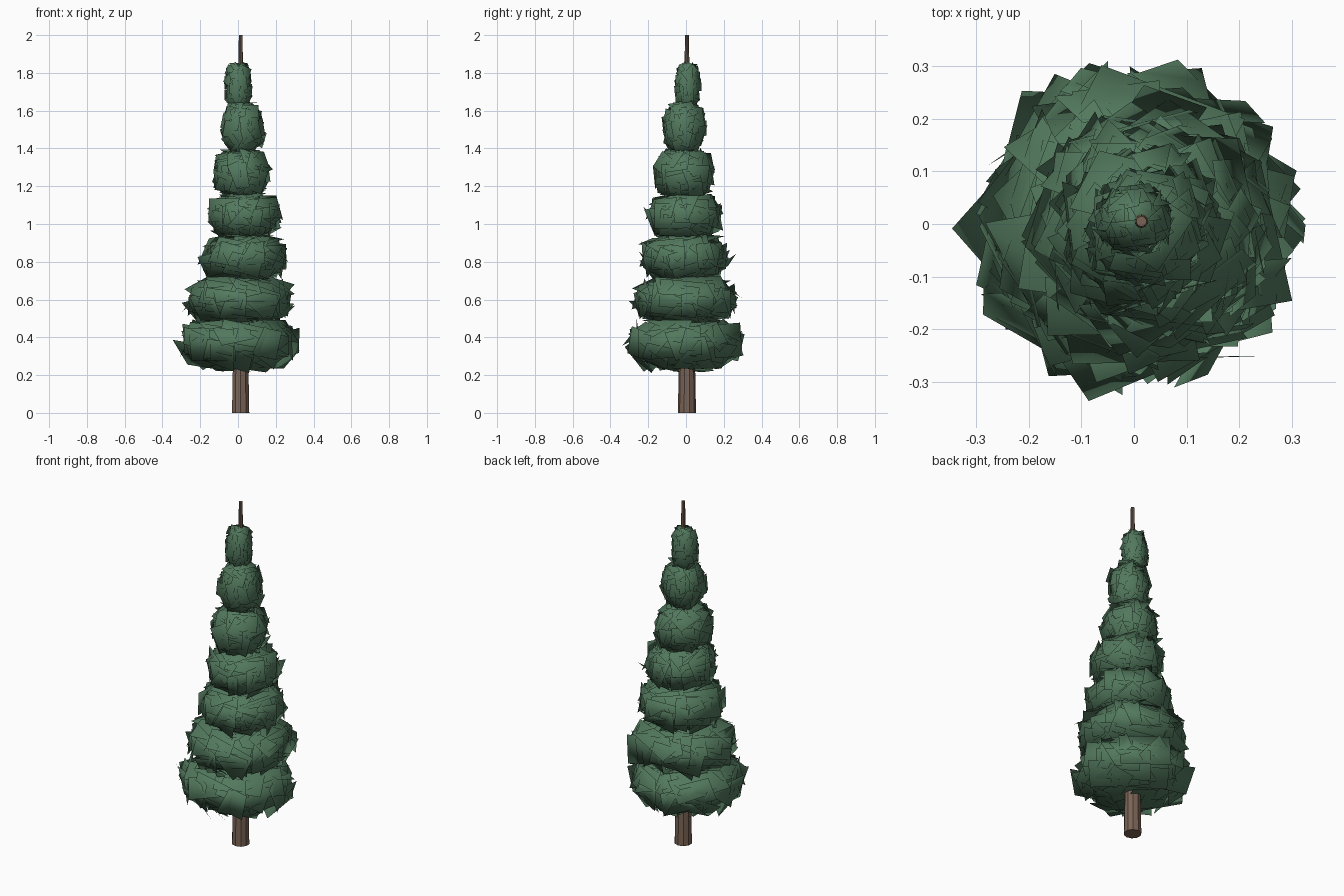
import bpy, bmesh, math, random
from mathutils import Vector, Matrix

cube = bpy.data.objects.get("Cube")
if cube:
    bpy.data.objects.remove(cube, do_unlink=True)

random.seed(8)


def material(name, color):
    m = bpy.data.materials.new(name)
    m.use_nodes = True
    m.diffuse_color = color
    m.node_tree.nodes["Principled BSDF"].inputs["Base Color"].default_value = color
    return m


green = material("needle_green", (0.085, 0.19, 0.11, 1))
brown = material("bark_brown", (0.195, 0.127, 0.092, 1))


def finish(bm, name, mat, smooth):
    mesh = bpy.data.meshes.new(name)
    bm.to_mesh(mesh)
    bm.free()
    mesh.materials.append(mat)
    for p in mesh.polygons:
        p.use_smooth = smooth
    obj = bpy.data.objects.new(name, mesh)
    bpy.context.collection.objects.link(obj)
    return obj


def clamp(value, low, high):
    return min(max(value, low), high)


def add_card(bm, center, axes, lat, lon, z_low, z_high):
    """One flat needle card lying tangent to the tier's ellipsoid."""
    rx, ry, rz = axes
    around = Vector((math.cos(lon), math.sin(lon), 0))
    point = Vector((rx * math.cos(lat) * around.x, ry * math.cos(lat) * around.y,
                    rz * math.sin(lat)))
    normal = Vector((point.x / rx**2, point.y / ry**2, point.z / rz**2)).normalized()
    side = Vector((0, 0, 1)).cross(around)
    side = (side - normal * side.dot(normal)).normalized()
    up = normal.cross(side)
    # Twist within the surface and lean slightly away from it
    steep = abs(math.sin(lat))
    twist = Matrix.Rotation(random.gauss(0, 0.15 + 0.5 * steep), 3, normal)
    lean = Matrix.Rotation(random.gauss(0, 0.14), 3, up)
    pitch = Matrix.Rotation(random.gauss(0, 0.1), 3, side)
    turn = lean @ pitch @ twist
    half_w = rx * random.uniform(0.48, 0.66)
    half_h = min(rz * 0.62, rx * 0.55) * random.uniform(0.7, 1.0)
    corners = []
    for a, b in ((-1, -1), (1, -1), (1, 1), (-1, 1)):
        v = center + point + turn @ (side * a * half_w + up * b * half_h)
        v.z = clamp(v.z, z_low, z_high)
        corners.append(bm.verts.new(v))
    bm.faces.new(corners)


def foliage_tier(name, z_low, z_high, belly, cx, cy, rx, ry, fullness, cards):
    center = Vector((cx, cy, belly))
    # Fuller tiers are taller ellipsoids with the top and bottom flattened
    rz = (z_high - z_low) / 2 * fullness
    axes = (rx * 0.85, ry * 0.85, rz * 0.95)

    # Rounded core that keeps the tier solid
    core = bmesh.new()
    bmesh.ops.create_uvsphere(core, u_segments=20, v_segments=12, radius=0.95)
    for v in core.verts:
        v.co = center + Vector([c * r for c, r in zip(v.co, axes)])
        v.co.z = clamp(v.co.z, z_low + 0.012, z_high - 0.012)
    finish(core, name + "_core", green, True)

    # Overlapping cards spread evenly over the tier
    bm = bmesh.new()
    for i in range(cards):
        lat = math.asin(1 - 2 * (i + 0.5) / cards)
        lon = i * math.pi * (3 - math.sqrt(5)) + random.uniform(-0.3, 0.3)
        slack = random.uniform(-0.01, 0.015)
        add_card(bm, center, axes, lat, lon, z_low - slack, z_high + slack)
    obj = finish(bm, name + "_needles", green, True)

    # Rounded shading across the flat cards
    normals = []
    for v in obj.data.vertices:
        d = v.co - center
        normals.append(Vector((d.x / rx**2, d.y / ry**2, d.z / rz**2)).normalized())
    obj.data.normals_split_custom_set_from_vertices(normals)


# Tapered trunk running through every tier
trunk = bmesh.new()
bmesh.ops.create_cone(trunk, cap_ends=True, segments=10, radius1=0.048, radius2=0.01,
                      depth=2, matrix=Matrix.Translation((0.014, 0.005, 1)))
finish(trunk, "trunk", brown, False)

# Foliage tiers: bottom, top, belly height, centre x, centre y, radius x, radius y, fullness
tiers = (
    (0.225, 0.49, 0.375, 0.0, -0.01, 0.295, 0.3, 1.15),
    (0.49, 0.71, 0.6, 0.008, 0.0, 0.275, 0.275, 1.3),
    (0.71, 0.935, 0.825, 0.032, -0.005, 0.222, 0.225, 1.25),
    (0.93, 1.15, 1.045, 0.038, -0.01, 0.187, 0.187, 1.25),
    (1.145, 1.39, 1.265, 0.02, -0.007, 0.148, 0.153, 1.2),
    (1.385, 1.64, 1.51, 0.024, -0.012, 0.113, 0.113, 1.2),
    (1.61, 1.85, 1.73, 0.002, 0.008, 0.073, 0.07, 1.15),
)
for n, tier in enumerate(tiers, 1):
    foliage_tier(f"foliage_tier_{n}", *tier, cards=52)
